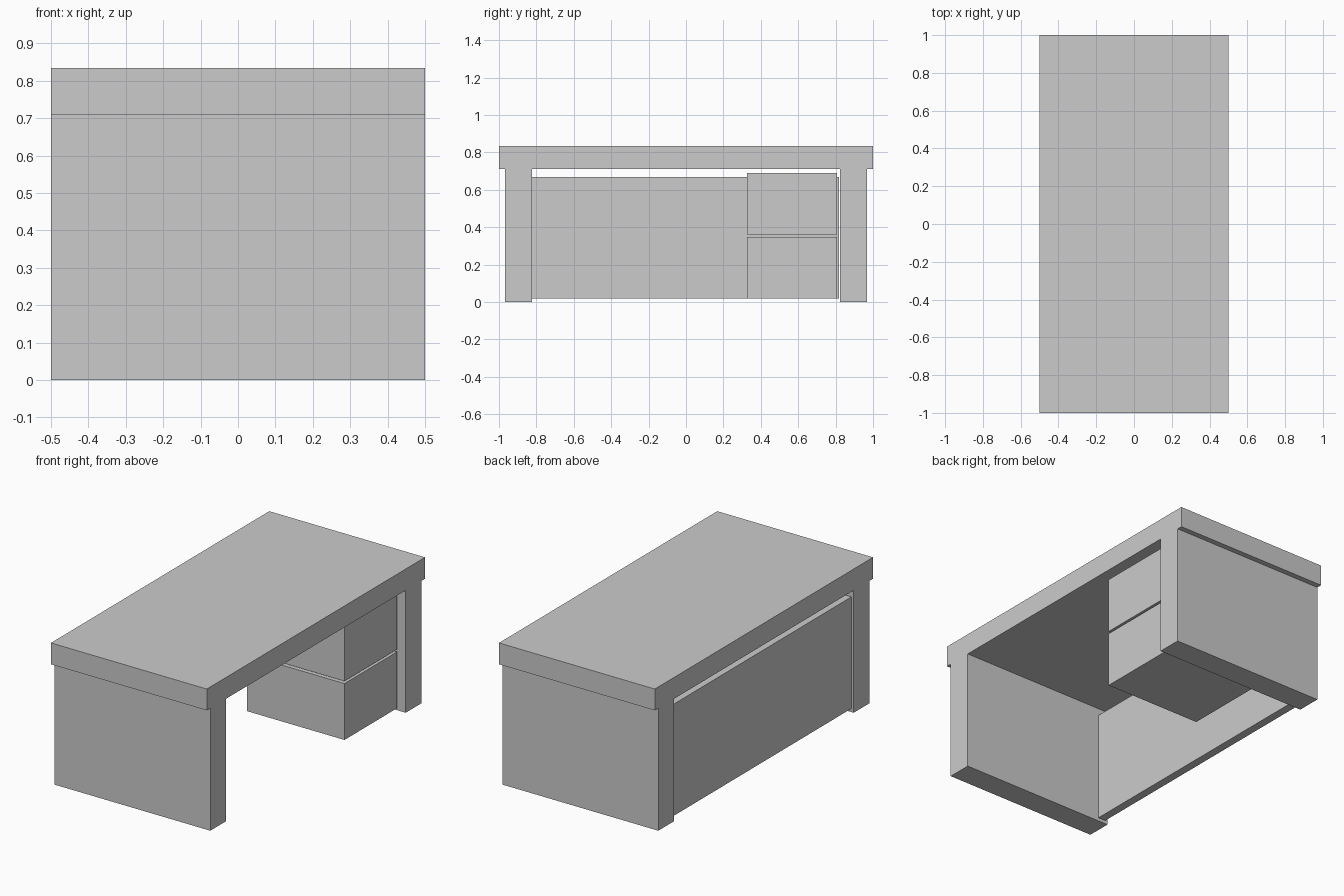
import bpy, bmesh

if "Cube" in bpy.data.objects:
    bpy.data.objects.remove(bpy.data.objects["Cube"])


def box(name, x, y, z):
    """Axis-aligned box from (min, max) ranges."""
    bpy.ops.mesh.primitive_cube_add(size=1, location=[(a + b) / 2 for a, b in (x, y, z)])
    ob = bpy.context.object
    ob.name = name
    ob.scale = [b - a for a, b in (x, y, z)]
    bpy.ops.object.transform_apply(location=False, rotation=False, scale=True)
    return ob


def extrude_profile(name, points, x0, x1):
    """Solid from a y-z outline extruded along x."""
    bm = bmesh.new()
    face = bm.faces.new([bm.verts.new((x0, y, z)) for y, z in points])
    out = bmesh.ops.extrude_face_region(bm, geom=[face])
    verts = [g for g in out["geom"] if isinstance(g, bmesh.types.BMVert)]
    bmesh.ops.translate(bm, verts=verts, vec=(x1 - x0, 0, 0))
    bmesh.ops.recalc_face_normals(bm, faces=bm.faces)
    mesh = bpy.data.meshes.new(name)
    bm.to_mesh(mesh)
    bm.free()
    ob = bpy.data.objects.new(name, mesh)
    bpy.context.collection.objects.link(ob)
    return ob


# desk top and side legs as one bracket-shaped body
half = [(0.823, 0.71), (0.823, 0), (0.968, 0), (0.968, 0.71), (1, 0.71), (1, 0.834)]
outline = half + [(-y, z) for y, z in reversed(half)]
extrude_profile("desk_body", outline, -0.5, 0.5)

# modesty panel closing the far side
box("back_panel", (-0.485, -0.436), (-0.823, 0.817), (0.02, 0.668))

# two stacked drawers
for name, z in (("lower_drawer", (0.02, 0.347)), ("upper_drawer", (0.361, 0.689))):
    box(name, (-0.172, 0.455), (0.326, 0.808), z)
